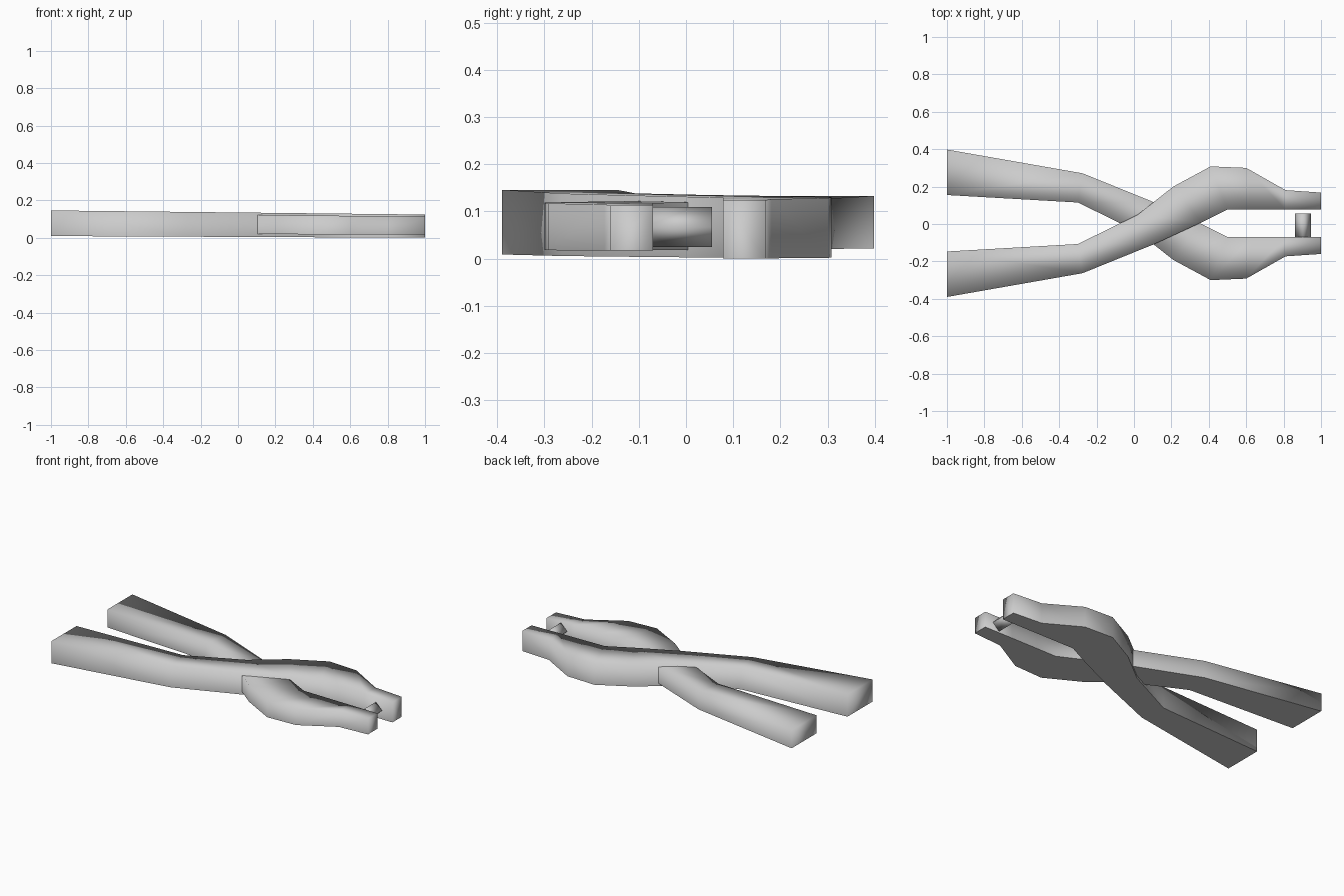
import bpy
import bmesh
from math import pi
from mathutils import Matrix

cube = bpy.data.objects.get("Cube")
if cube:
    bpy.data.objects.remove(cube, do_unlink=True)

metal = bpy.data.materials.new("light_grey_metal")
metal.use_nodes = True
GREY = (0.6, 0.6, 0.6, 1.0)
metal.diffuse_color = GREY
metal.node_tree.nodes["Principled BSDF"].inputs["Base Color"].default_value = GREY


def finish(bm, name):
    bmesh.ops.recalc_face_normals(bm, faces=bm.faces)
    for f in bm.faces:
        # soft sides and top, flat underside on the arms
        f.smooth = name == "spring_peg" or f.normal.z > -0.9
    for e in bm.edges:
        if any(not f.smooth for f in e.link_faces):
            e.smooth = False
    mesh = bpy.data.meshes.new(name)
    bm.to_mesh(mesh)
    bm.free()
    mesh.materials.append(metal)
    obj = bpy.data.objects.new(name, mesh)
    bpy.context.collection.objects.link(obj)
    return obj


# Arm outline from handle end to jaw tip: matching points on its two edges
OUTER = [(-1, -0.147), (-0.3, -0.107), (0.02, 0.05), (0.21, 0.2),
         (0.41, 0.308), (0.6, 0.3), (0.81, 0.181), (1, 0.168)]
INNER = [(-1, -0.39), (-0.275, -0.263), (0.11, -0.107), (0.36, 0.008),
         (0.5, 0.078), (0.63, 0.078), (0.81, 0.078), (1, 0.078)]


def arm(name, place, bottom, top):
    """Bridge rectangular sections; bottom and top run from handle to tip."""
    bm = bmesh.new()

    def height(x, ends):
        t = (x + 1) / 2
        return ends[0] * (1 - t) + ends[1] * t

    rings = []
    for a, b in zip(OUTER, INNER):
        corners = [(a, bottom), (a, top), (b, top), (b, bottom)]
        rings.append([bm.verts.new((x, place(y), height(x, ends)))
                      for (x, y), ends in corners])
    for r, s in zip(rings, rings[1:]):
        for i in range(4):
            j = (i + 1) % 4
            bm.faces.new((r[i], r[j], s[j], s[i]))
    bm.faces.new(rings[0])
    bm.faces.new(rings[-1])
    return finish(bm, name)


# Two crossing arms, the second mirrored and slightly thinner
arm("upper_arm", lambda y: y, (0.009, 0.0), (0.146, 0.124))
arm("lower_arm", lambda y: 0.008 - y, (0.022, 0.017), (0.133, 0.113))

# Diamond-section peg standing out from one jaw
bm = bmesh.new()
bmesh.ops.create_cone(bm, cap_ends=True, segments=4, radius1=0.0425,
                      radius2=0.0425, depth=0.13,
                      matrix=Matrix.Translation((0.903, -0.01, 0.067))
                      @ Matrix.Rotation(pi / 2, 4, "X"))
finish(bm, "spring_peg")
